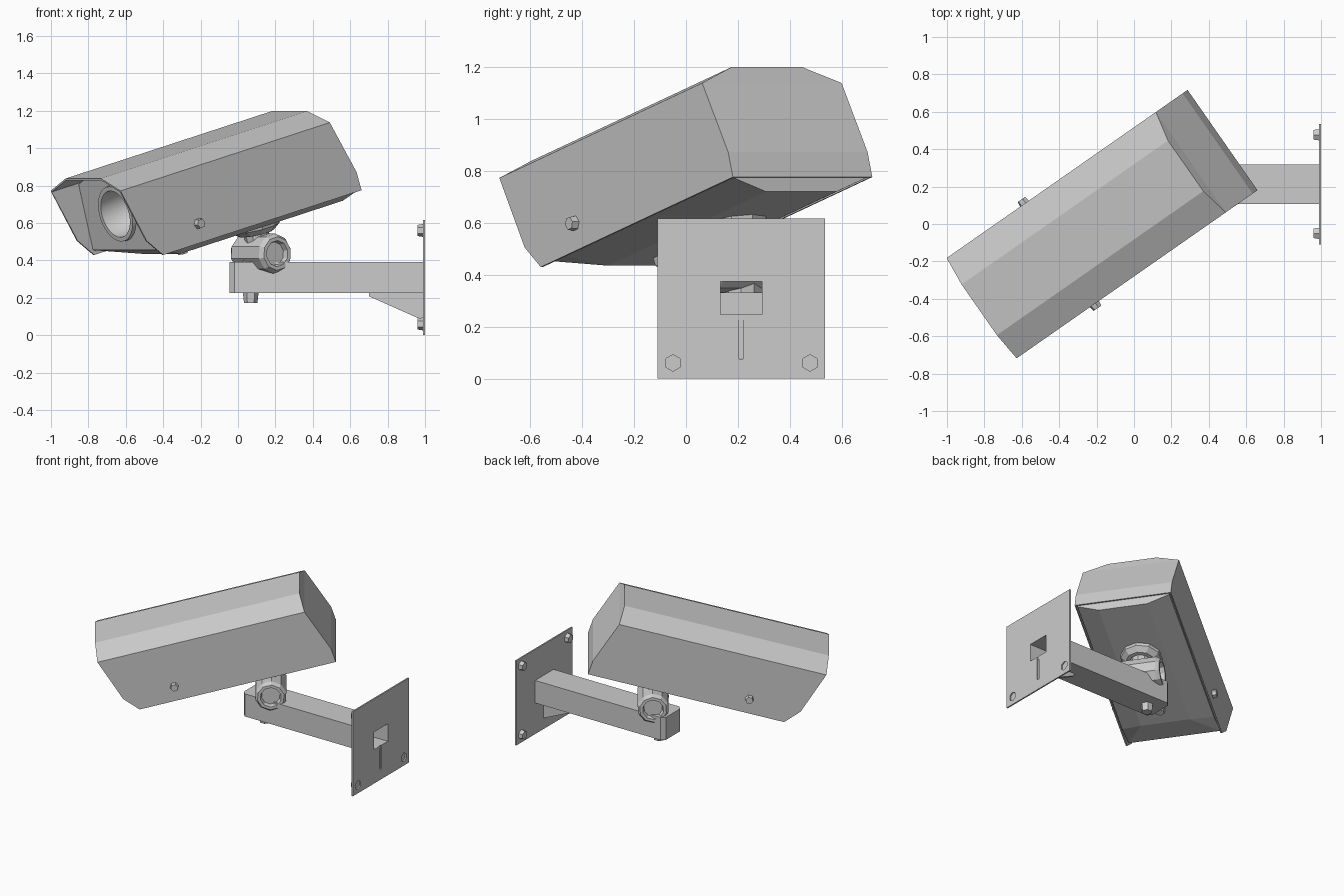
import bpy, bmesh, math
from mathutils import Matrix, Vector

if "Cube" in bpy.data.objects:
    bpy.data.objects.remove(bpy.data.objects["Cube"])

# Single painted-metal colour
grey = bpy.data.materials.new("light_grey")
grey.use_nodes = True
colour = (0.6, 0.6, 0.6, 1)
grey.diffuse_color = colour
grey.node_tree.nodes["Principled BSDF"].inputs["Base Color"].default_value = colour

# Camera frame: local x runs to the rear, y across, z up out of the roof
HEAD = (Matrix.Translation((-0.055, 0.08, 0))
        @ Matrix.Rotation(math.radians(34.9), 4, 'Z')
        @ Matrix.Rotation(math.radians(-15), 4, 'Y'))
ALONG_X = Matrix.Rotation(math.pi / 2, 4, 'Y')
ALONG_Y = Matrix.Rotation(-math.pi / 2, 4, 'X')


def finish(name, bm, matrix=Matrix()):
    bmesh.ops.recalc_face_normals(bm, faces=bm.faces)
    mesh = bpy.data.meshes.new(name)
    bm.to_mesh(mesh)
    bm.free()
    mesh.materials.append(grey)
    obj = bpy.data.objects.new(name, mesh)
    obj.matrix_world = matrix
    bpy.context.collection.objects.link(obj)
    return obj


def hull(name, points, matrix=Matrix()):
    bm = bmesh.new()
    for p in points:
        bm.verts.new(p)
    bmesh.ops.convex_hull(bm, input=bm.verts)
    bmesh.ops.dissolve_limit(bm, angle_limit=0.01, verts=bm.verts, edges=bm.edges)
    return finish(name, bm, matrix)


def box(name, x, y, z):
    return hull(name, [(a, b, c) for a in x for b in y for c in z])


def lathe(name, profile, sides, matrix):
    """Turn a (radius, height) profile about local z."""
    bm = bmesh.new()
    verts = [bm.verts.new((r, 0, h)) for r, h in profile]
    edges = [bm.edges.new(pair) for pair in zip(verts, verts[1:])]
    bmesh.ops.spin(bm, geom=verts + edges, cent=(0, 0, 0), axis=(0, 0, 1),
                   angle=math.tau, steps=sides, use_duplicate=False)
    bmesh.ops.remove_doubles(bm, verts=bm.verts, dist=0.0005)
    return finish(name, bm, matrix)


def bolt(name, radius, height, matrix):
    return lathe(name, [(0, 0), (radius, 0), (radius * 0.85, height), (0, height)], 6, matrix)


def cut(target, cutter):
    mod = target.modifiers.new("cut", 'BOOLEAN')
    mod.operation = 'DIFFERENCE'
    mod.solver = 'EXACT'
    mod.object = cutter
    cutter.hide_render = True
    cutter.hide_viewport = True
    cutter.display_type = 'WIRE'


def mirrored(points):
    return [(x, side * y, z) for x, y, z in points for side in (-1, 1)]


# Hood: bent sheet given as (front x, rear x, half width, height)
half = [(-0.515, 0.823, 0.327, 0.582), (-0.60, 0.817, 0.327, 0.683),
        (-0.695, 0.717, 0.327, 0.985), (-0.693, 0.70, 0.165, 1.053)]
section = [(f, r, -w, h) for f, r, w, h in half] + [(f, r, w, h) for f, r, w, h in reversed(half)]
bm = bmesh.new()
front = [bm.verts.new((f, w, h)) for f, r, w, h in section]
rear = [bm.verts.new((r, w, h)) for f, r, w, h in section]
for i in range(len(section) - 1):
    bm.faces.new((front[i], front[i + 1], rear[i + 1], rear[i]))
bm.faces.new((rear[0], rear[1], rear[-2], rear[-1]))
bm.faces.new((rear[1], rear[2], rear[-3], rear[-2]))
bm.faces.new(rear[2:-2])
hood = finish("hood", bm, HEAD)
shell = hood.modifiers.new("sheet", 'SOLIDIFY')
shell.thickness = 0.01
shell.offset = -1

# Camera body inside the hood, with its belly showing below
body = hull("camera_body", mirrored([
    (-0.52, 0.312, 0.61), (-0.52, 0.312, 0.974), (-0.52, 0.16, 1.04),
    (-0.30, 0.165, 0.53), (-0.36, 0.312, 0.584),
    (0.80, 0.165, 0.53), (0.805, 0.312, 0.584),
    (0.70, 0.312, 0.97), (0.685, 0.16, 1.04)]), HEAD)

# Lens: deep recess with a raised rim
lens_axis = HEAD @ Matrix.Translation((0, 0, 0.815)) @ ALONG_X
cut(body, lathe("lens_cutter", [(0, -0.65), (0.135, -0.65), (0.135, -0.33), (0, -0.33)],
                32, lens_axis))
lens = lathe("lens_barrel", [(0.155, -0.515), (0.152, -0.54), (0.128, -0.54),
                             (0.122, -0.42), (0.085, -0.37), (0, -0.35)], 32, lens_axis)
bpy.ops.object.select_all(action='DESELECT')
lens.select_set(True)
bpy.context.view_layer.objects.active = lens
bpy.ops.object.shade_smooth_by_angle(angle=math.radians(35))

# Hood bolts on both sides and one under the belly
for label, side in (("right", -1), ("left", 1)):
    turn = Matrix.Rotation(-side * math.pi / 2, 4, 'X')
    bolt("hood_bolt_" + label, 0.03, 0.03,
         HEAD @ Matrix.Translation((-0.25, side * 0.325, 0.685)) @ turn)
bolt("belly_bolt", 0.035, 0.035,
     HEAD @ Matrix.Translation((-0.17, 0, 0.532)) @ Matrix.Rotation(math.pi, 4, 'X'))

# Swivel joint: mounting cup, neck and cross knuckle
JOINT = HEAD @ Matrix.Translation((0.321, 0, 0))
lathe("joint_cup", [(0, 0.535), (0.14, 0.535), (0.135, 0.51), (0.1, 0.48), (0.075, 0.48),
                    (0.07, 0.50), (0, 0.50)], 10, JOINT)
lathe("joint_neck", [(0, 0.52), (0.068, 0.52), (0.068, 0.36), (0, 0.36)], 10, JOINT)
end = [(0.0, 0.125), (0.062, 0.125), (0.07, 0.155), (0.09, 0.155), (0.106, 0.13)]
knuckle = end + [(r, -h) for r, h in reversed(end)]
lathe("joint_knuckle", knuckle, 10, JOINT @ Matrix.Translation((0, 0, 0.366)) @ ALONG_Y)
lathe("joint_post", [(0, 0.33), (0.085, 0.33), (0.085, 0.42), (0, 0.42)], 10,
      Matrix.Translation((0.1, 0.2125, 0)))

# Hollow arm with chamfered tip, and the bolt below it
arm = hull("arm", [(x, 0.2125 + s * y, z) for x, y in ((-0.045, 0.08), (-0.02, 0.106), (0.995, 0.106))
                   for s in (-1, 1) for z in (0.226, 0.39)])
bolt("arm_bolt", 0.042, 0.057, Matrix.Translation((0.068, 0.2125, 0.228)) @ Matrix.Rotation(math.pi, 4, 'X'))

# Wall plate and gusset
plate = box("wall_plate", (0.99, 1.0), (-0.11, 0.535), (0, 0.615))
hull("gusset", [(x, y, z) for x, z in ((0.7, 0.23), (0.7, 0.208), (0.992, 0.078), (0.992, 0.23))
                for y in (0.202, 0.22)])
bore = box("arm_bore_cutter", (0.0, 1.1), (0.132, 0.292), (0.247, 0.374))
cut(arm, bore)
cut(plate, bore)
cut(plate, box("slot_cutter", (0.95, 1.1), (0.203, 0.219), (0.075, 0.26)))

# Wall bolts; the lower pair shows through the plate
for y in (-0.05, 0.477):
    for z in (0.06, 0.56):
        spot = Matrix.Translation((0.991, y, z))
        bolt("wall_bolt", 0.035, 0.03, spot @ Matrix.Rotation(-math.pi / 2, 4, 'Y'))
    cut(plate, lathe("bolt_hole_cutter", [(0, -0.05), (0.032, -0.05), (0.032, 0.05), (0, 0.05)], 6,
                     Matrix.Translation((0.991, y, 0.06)) @ ALONG_X))
